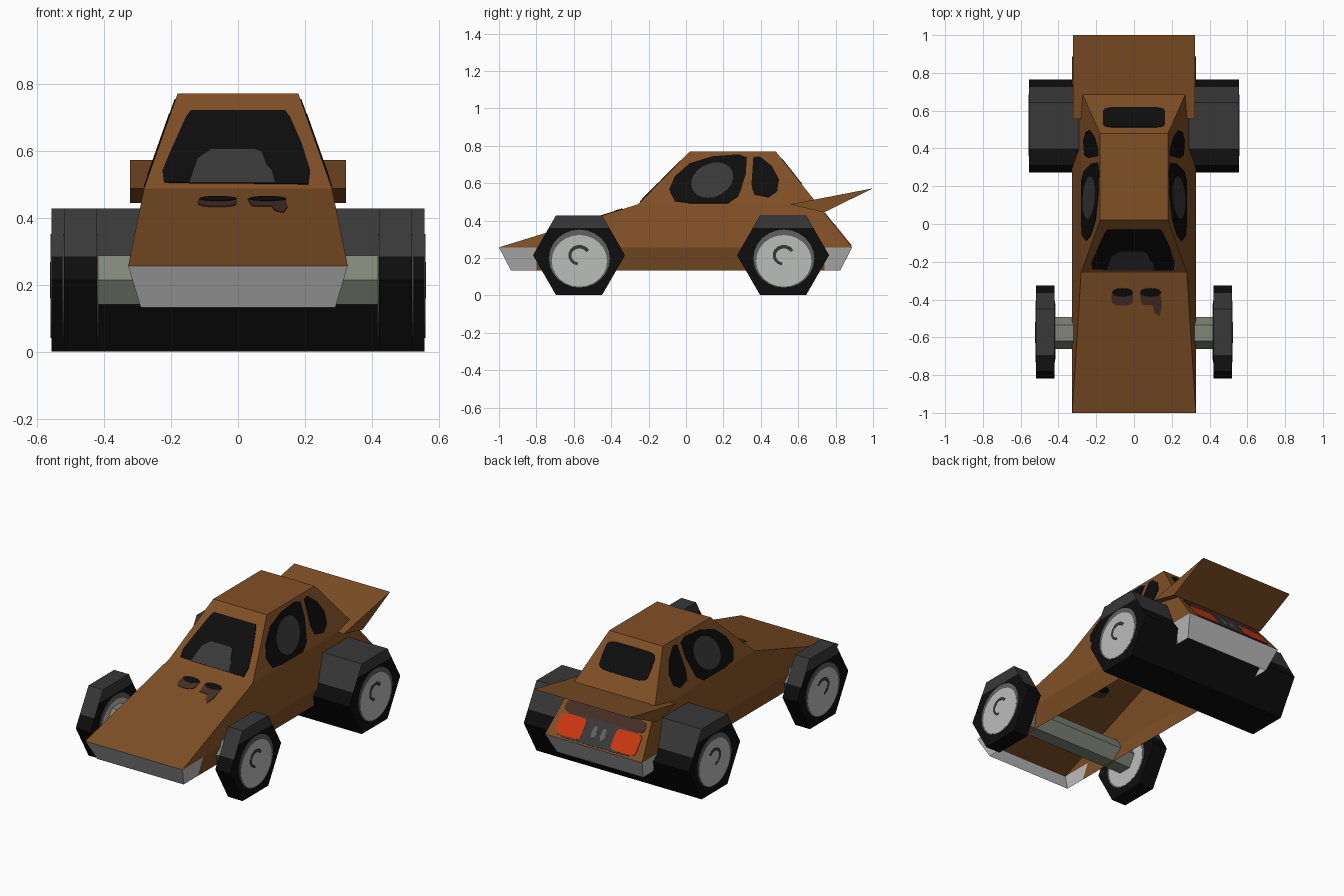
import bpy, bmesh, math
from mathutils import Vector

if "Cube" in bpy.data.objects:
    bpy.data.objects.remove(bpy.data.objects["Cube"])


def mat(name, r, g, b):
    m = bpy.data.materials.new(name)
    m.diffuse_color = (r, g, b, 1)
    m.use_nodes = True
    m.node_tree.nodes["Principled BSDF"].inputs["Base Color"].default_value = m.diffuse_color
    return m


BROWN = mat("brown paint", .216, .08, .019)
SILVER = mat("silver", .50, .51, .50)
BLACK = mat("black", .004, .004, .004)
DARK = mat("dark grey", .04, .04, .04)
MID = mat("mid grey", .12, .12, .12)
RED = mat("tail red", .60, .038, .006)
SOOT = mat("dark brown", .06, .028, .018)
AXLE = mat("axle grey", .22, .24, .195)


def finish(name, bm, mats, rule=None, closed=True):
    if closed:
        bmesh.ops.recalc_face_normals(bm, faces=bm.faces)
    if rule:
        for f in bm.faces:
            f.material_index = rule(f)
    me = bpy.data.meshes.new(name)
    bm.to_mesh(me)
    bm.free()
    for m in mats:
        me.materials.append(m)
    ob = bpy.data.objects.new(name, me)
    bpy.context.collection.objects.link(ob)
    return ob


def cut(bm, co, no):
    bmesh.ops.bisect_plane(bm, geom=bm.verts[:] + bm.edges[:] + bm.faces[:],
                           plane_co=co, plane_no=no)


def prism(a, b):
    """Closed prism between two matching point loops."""
    bm = bmesh.new()
    va = [bm.verts.new(p) for p in a]
    vb = [bm.verts.new(p) for p in b]
    bm.faces.new(va[::-1])
    bm.faces.new(vb)
    n = len(a)
    for i in range(n):
        bm.faces.new((va[i], va[(i + 1) % n], vb[(i + 1) % n], vb[i]))
    return bm


def plate(name, pts, place, material, half=.003):
    """Thin plate straddling the surface that place(u, v) maps onto."""
    p = [Vector(place(u, v)) for u, v in pts]
    o, pu, pv = (Vector(place(*q)) for q in ((0, 0), (1, 0), (0, 1)))
    n = (pu - o).cross(pv - o).normalized() * half
    return finish(name, prism([q - n for q in p], [q + n for q in p]), [material])


def oval(cu, cv, ru, rv, power=2, n=24):
    pts = []
    for i in range(n):
        c, s = math.cos(math.tau * i / n), math.sin(math.tau * i / n)
        pts.append((cu + ru * math.copysign(abs(c) ** (2 / power), c),
                    cv + rv * math.copysign(abs(s) ** (2 / power), s)))
    return pts


# Body shell: stacked rectangles, open underneath
levels = [(.134, .29, -.936, .825), (.257, .327, -1, .888),
          (.487, .28, -.257, .704), (.77, .18, .02, .48)]
bm = bmesh.new()
rings = [[bm.verts.new(p) for p in ((-w, y0, z), (w, y0, z), (w, y1, z), (-w, y1, z))]
         for z, w, y0, y1 in levels]
for lo, hi in zip(rings, rings[1:]):
    for i in range(4):
        j = (i + 1) % 4
        bm.faces.new((lo[i], lo[j], hi[j], hi[i]))
bm.faces.new(rings[-1])
cut(bm, (0, -.8, 0), (0, 1, 0))
cut(bm, (0, .74, 0), (0, 1, 0))


def bumper(f):
    c = f.calc_center_median()
    return int(c.z < .25 and (c.y < -.8 or c.y > .74))


finish("body", bm, [BROWN, SILVER], bumper, closed=False)

# Rear wing
wing = [(.556, .487), (1.0, .573), (.738, .444)]
finish("rear_wing", prism([(-.322, y, z) for y, z in wing],
                          [(.322, y, z) for y, z in wing]), [BROWN])


# Surface maps for the painted plates
def slope(y0, z0, y1, z1):
    return lambda x, z: (x, y0 + (z - z0) * (y1 - y0) / (z1 - z0), z)


hood = slope(-1, .257, -.257, .487)
screen = slope(-.257, .487, .02, .77)
tail = slope(.888, .257, .704, .487)
back = slope(.704, .487, .48, .77)


def cabin_side(s):
    return lambda y, z: (s * (.28 - (z - .487) * .10 / .283), y, z)


# Windscreen, with its paler lower patch, and rear window
plate("windscreen", [(-.22, .505), (.21, .5), (.215, .54), (.19, .62), (.155, .70), (.14, .72),
                     (-.14, .72), (-.155, .70), (-.2, .60), (-.225, .54)], screen, BLACK)
plate("windscreen_reflection", [(-.145, .502), (.11, .502), (.10, .54), (.085, .555), (.07, .595),
                                (.05, .602), (-.08, .602), (-.12, .575)], screen, DARK, .0045)
plate("rear_window", oval(0, .664, .165, .068, 6), back, BLACK)

# Side windows
front_win = [(-.09, .567), (-.06, .636), (.02, .706), (.14, .743), (.28, .754), (.325, .738),
             (.32, .647), (.28, .53), (.225, .492), (.02, .492), (-.06, .503)]
rear_win = [(.36, .738), (.395, .743), (.46, .69), (.497, .62), (.487, .556), (.44, .524),
            (.364, .54), (.35, .594)]
for side, s in (("right", 1), ("left", -1)):
    place = cabin_side(s)
    plate("front_window_" + side, front_win, place, BLACK)
    plate("rear_quarter_window_" + side, rear_win, place, BLACK)
    glare = [(u + .25 * (v - .615), v) for u, v in oval(.14, .615, .11, .095)]
    plate("window_reflection_" + side, glare, place, DARK, .0045)


# Hood vents, placed by x and y
def hood_xy(x, y):
    return (x, y, .257 + (y + 1) * .23 / .743)


plate("vent_stain_left", oval(-.062, -.39, .058, .042, 3), hood_xy, SOOT)
plate("vent_stain_right", [(.03, -.36), (.14, -.36), (.147, -.44), (.135, -.49), (.11, -.47),
                           (.10, -.43), (.04, -.425)], hood_xy, SOOT)
for side, x in (("left", -.06), ("right", .088)):
    plate("vent_" + side, oval(x, -.362, .055, .022), hood_xy, BLACK, .0045)

# Tail panel, lamps and exhausts
plate("tail_stain", oval(0, .405, .27, .035, 4), tail, SOOT)
plate("tail_panel", oval(0, .322, .25, .058, 8), tail, DARK, .0038)
for side, s in (("right", 1), ("left", -1)):
    plate("tail_lamp_" + side, oval(s * .185, .322, .085, .05, 6), tail, RED, .0048)
    plate("exhaust_" + side, oval(s * .03, .325, .016, .028), tail, MID, .0048)


# Six-sided tyres and axle
def hexagon(x, y, r):
    return [(x, y + r * math.cos(i * math.tau / 6), .215 + r * math.sin(i * math.tau / 6))
            for i in range(6)]


def tyre_rule(f):
    z = f.calc_center_median().z
    return int(z > (.36 if abs(f.normal.x) > .9 else .285))


def tyre(name, x0, x1, y):
    bm = prism(hexagon(x0, y, .246), hexagon(x1, y, .246))
    cut(bm, (0, 0, .285), (0, 0, 1))
    cut(bm, (0, 0, .36), (0, 0, 1))
    bm.normal_update()
    finish(name, bm, [BLACK, DARK], tyre_rule)


# Painted wheel: dull outer ring, bright disc, dark curl
def rim(name, x, y):
    place = lambda u, v: (x, y + u, v)
    plate(name + "_ring", oval(0, .197, .163, .155), place, MID)
    plate(name + "_disc", oval(0, .185, .148, .138), place, SILVER, .004)
    arc = [math.radians(a) for a in range(30, 261, 23)]
    curl = [(.06 * math.cos(a), .215 + .055 * math.sin(a)) for a in arc]
    curl += [(.043 * math.cos(a), .213 + .038 * math.sin(a)) for a in reversed(arc)]
    plate(name + "_curl", curl, place, DARK, .0048)


tyre("rear_tyre_roller", -.555, .555, .519)
for side, s in (("right", 1), ("left", -1)):
    tyre("front_tyre_" + side, s * .42, s * .518, -.572)
    rim("front_rim_outer_" + side, s * .518, -.57)
    rim("front_rim_inner_" + side, s * .42, -.57)
    rim("rear_rim_" + side, s * .555, .523)

finish("front_axle", prism(hexagon(-.42, -.577, .084), hexagon(.42, -.577, .084)), [AXLE])
